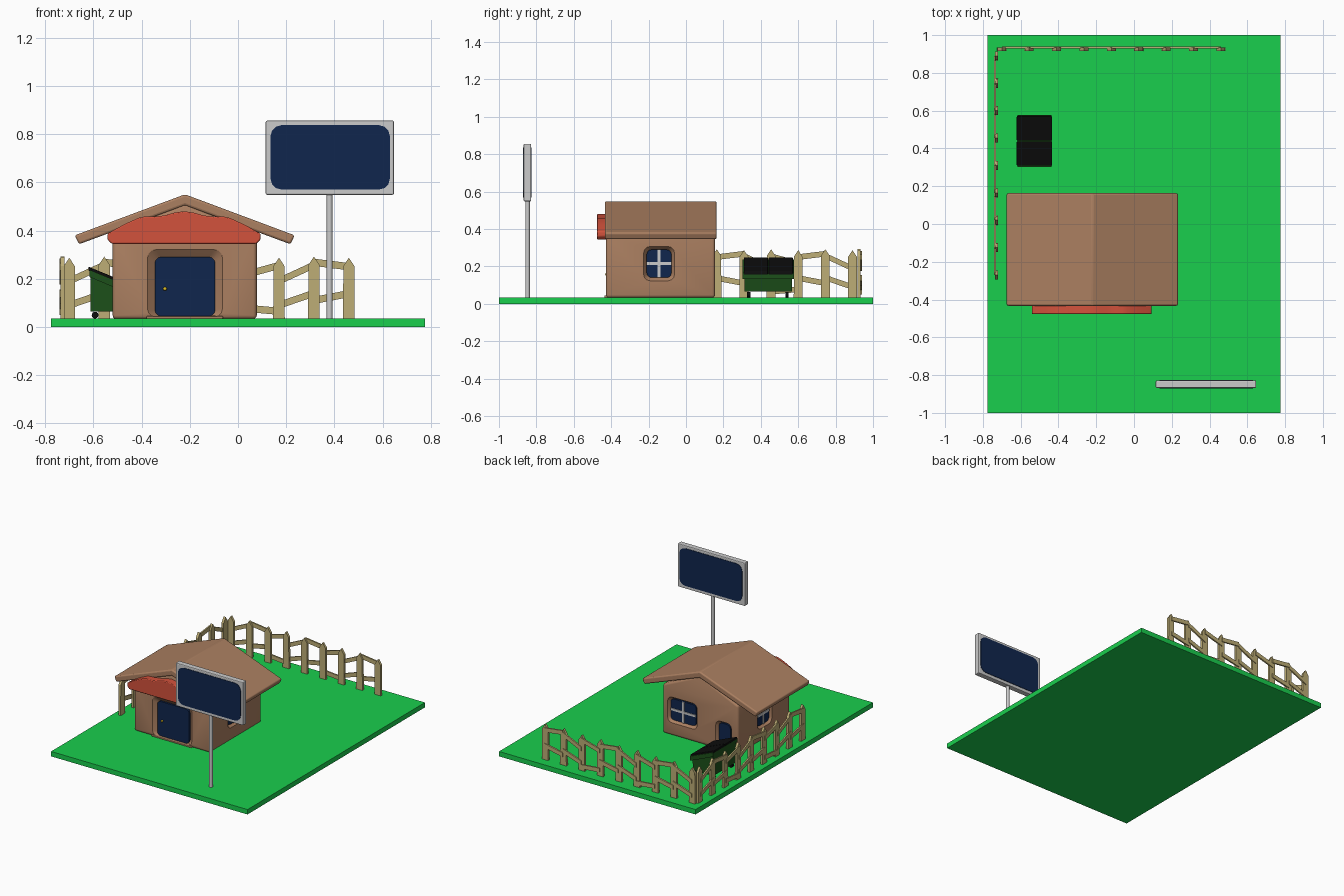
import bpy, bmesh, math

if "Cube" in bpy.data.objects:
    bpy.data.objects.remove(bpy.data.objects["Cube"])

def material(name, rgb):
    m = bpy.data.materials.new(name)
    m.diffuse_color = (*rgb, 1)
    m.use_nodes = True
    m.node_tree.nodes["Principled BSDF"].inputs["Base Color"].default_value = m.diffuse_color
    return m

GRASS = material("grass_green", (0.01, 0.62, 0.075))
BROWN = material("clay_brown", (0.41, 0.215, 0.12))
RED = material("awning_red", (0.65, 0.085, 0.045))
NAVY = material("panel_navy", (0.005, 0.019, 0.075))
WOOD = material("fence_wood", (0.51, 0.42, 0.18))
GREEN = material("bin_green", (0.012, 0.08, 0.01))
BLACK = material("lid_black", (0.004, 0.004, 0.004))
GOLD = material("knob_gold", (0.7, 0.5, 0.02))

def build(name, parts, mat=None, bevel=0, segs=2):
    """Each part: (axis, profile, start, end[, end_profile]), lofted along axis x or y."""
    bm = bmesh.new()
    for axis, pts, a, b, *rest in parts:
        put = (lambda p, d: (p[0], d, p[1])) if axis == 'y' else (lambda p, d: (d, p[0], p[1]))
        r1 = [bm.verts.new(put(p, a)) for p in pts]
        r2 = [bm.verts.new(put(p, b)) for p in (rest[0] if rest else pts)]
        n = len(r1)
        bm.faces.new(r1)
        bm.faces.new(r2[::-1])
        for i in range(n):
            bm.faces.new((r1[i], r2[i], r2[(i + 1) % n], r1[(i + 1) % n]))
    bmesh.ops.recalc_face_normals(bm, faces=bm.faces[:])
    me = bpy.data.meshes.new(name)
    bm.to_mesh(me)
    bm.free()
    ob = bpy.data.objects.new(name, me)
    bpy.context.collection.objects.link(ob)
    if mat:
        me.materials.append(mat)
    if bevel:
        mod = ob.modifiers.new("bevel", 'BEVEL')
        mod.width, mod.segments, mod.limit_method = bevel, segs, 'ANGLE'
    return ob

def rect(x0, x1, z0, z1):
    return [(x0, z0), (x1, z0), (x1, z1), (x0, z1)]

def rounded(x0, x1, z0, z1, r, n=3):
    pts = []
    for k, (cx, cz) in enumerate([(x1 - r, z1 - r), (x0 + r, z1 - r), (x0 + r, z0 + r), (x1 - r, z0 + r)]):
        for i in range(n + 1):
            t = math.pi / 2 * (k + i / n)
            pts.append((cx + r * math.cos(t), cz + r * math.sin(t)))
    return pts

def smooth(ob):
    bpy.ops.object.select_all(action='DESELECT')
    bpy.context.view_layer.objects.active = ob
    ob.select_set(True)
    bpy.ops.object.shade_smooth_by_angle()

# Ground slab
build("ground", [('y', rect(-0.775, 0.775, 0, 0.035), -1, 1)], GRASS)

# House walls with gable
WX0, WX1, WY0, WY1 = -0.52, 0.078, -0.428, 0.155
walls = build("house_walls", [('y', [(WX0, 0.033), (WX1, 0.033), (WX1, 0.38), (-0.22, 0.515), (WX0, 0.38)],
                              WY0, WY1)], BROWN, 0.015, 3)

# Openings: name, axis, wall plane, outward sign, opening x0 x1 z0 z1, has cross bars
openings = [
    ("front_door", 'y', WY0, -1, -0.345, -0.095, 0.045, 0.29, False),
    ("right_window", 'x', WX1, 1, -0.21, -0.078, 0.14, 0.29, True),
    ("left_window", 'x', WX0, -1, -0.21, -0.078, 0.14, 0.29, True),
    ("back_window", 'y', WY1, 1, -0.18, 0.02, 0.14, 0.29, True),
    ("back_door", 'y', WY1, 1, -0.45, -0.36, 0.045, 0.22, False),
]
for name, ax, w, s, x0, x1, z0, z1, bars in openings:
    m = 0.033 if name == "front_door" else 0.018
    inner = rounded(x0, x1, z0, z1, 0.025)
    outer = rounded(x0 - m, x1 + m, z0 - (m if bars else 0.004), z1 + m, 0.035)
    # splayed recess cut into the wall
    cutter = build("cutter", [(ax, outer, w + s * 0.01, w, ), (ax, inner, w - s * 0.026, w + s * 0.002, outer)][1:])
    cutter.hide_render = True
    mod = walls.modifiers.new("cut", 'BOOLEAN')
    mod.operation, mod.object, mod.solver = 'DIFFERENCE', cutter, 'EXACT'
    bpy.context.view_layer.update()
    bpy.context.view_layer.objects.active = walls
    for mm in [x.name for x in walls.modifiers]:
        bpy.ops.object.modifier_apply(modifier=mm)
    bpy.data.objects.remove(cutter)
    # panel and cross bars
    build(name, [(ax, inner, w - s * 0.03, w - s * 0.012)], NAVY)
    if bars:
        cx, cz, t = (x0 + x1) / 2, (z0 + z1) / 2, 0.008
        build(name + "_bars", [(ax, rect(cx - t, cx + t, z0, z1), w - s * 0.025, w - s * 0.006),
                               (ax, rect(x0, x1, cz - t, cz + t), w - s * 0.025, w - s * 0.007)])
smooth(walls)

# Door knob and threshold
bpy.ops.mesh.primitive_uv_sphere_add(segments=12, ring_count=8, radius=0.008, location=(-0.303, -0.424, 0.158))
knob = bpy.context.object
knob.name = "door_knob"
knob.data.materials.append(GOLD)
smooth(knob)
build("door_step", [('y', rect(-0.38, -0.062, 0.033, 0.045), -0.436, -0.405)], BROWN, 0.004)

# Roof
smooth(build("roof", [('y', [(-0.677, 0.38), (-0.22, 0.55), (0.235, 0.38), (0.218, 0.343), (-0.22, 0.505),
                             (-0.66, 0.343)], -0.433, 0.163)], BROWN, 0.009, 3))

# Wavy awning over the door, half profile mirrored about the ridge
half = [(0.30, 0.345), (0.317, 0.362), (0.317, 0.387), (0.25, 0.425), (0.19, 0.452), (0.16, 0.459),
        (0.12, 0.457), (0.08, 0.463), (0.04, 0.474)]
prof = [(-0.224 + x, z) for x, z in half] + [(-0.224, 0.48)] + [(-0.224 - x, z) for x, z in half[::-1]]
smooth(build("awning", [('y', prof, -0.477, -0.42)], RED, 0.005))

# Sign: frame, panels on both faces, post
build("sign_frame", [('y', rect(0.115, 0.647, 0.548, 0.856), -0.868, -0.828)], None, 0.006)
face = rounded(0.135, 0.63, 0.57, 0.837, 0.045)
build("sign_panels", [('y', face, -0.871, -0.86), ('y', face, -0.836, -0.825)], NAVY)
bpy.ops.mesh.primitive_cylinder_add(vertices=16, radius=0.012, depth=0.53, location=(0.38, -0.847, 0.295))
post = bpy.context.object
post.name = "sign_post"
smooth(post)

# Fence rows: nine pickets each, crooked rails between them on the outer side
tilts = [((0.19, 0.257), (0.09, 0.14)), ((0.268, 0.25), (0.11, 0.138)), ((0.215, 0.255), (0.078, 0.065))]
def fence(name, axis, start, step, near, far, rail_a, rail_b):
    parts = []
    for i in range(9):
        c = start + i * step
        top = 0.287 + 0.005 * (i % 2)
        parts.append((axis, [(c - 0.024, 0.033), (c + 0.024, 0.033), (c + 0.023, top - 0.035), (c, top),
                             (c - 0.023, top - 0.035)], near, far))
        if i < 8:
            d = c + step
            for z0, z1 in tilts[i % 3]:
                h = 0.015
                parts.append((axis, [(c, z0 - h), (d, z1 - h), (d, z1 + h), (c, z0 + h)], rail_a, rail_b))
    build(name, parts, WOOD)

fence("back_fence", 'y', -0.70, 0.145, 0.917, 0.934, 0.929, 0.94)
fence("left_fence", 'x', 0.89, -0.145, -0.737, -0.72, -0.741, -0.731)

# Waste bin: body, rim, twin sloping lids, wheels
build("bin_body", [('y', [(-0.612, 0.065), (-0.458, 0.065), (-0.442, 0.16), (-0.612, 0.23)], 0.313, 0.567)], GREEN)
build("bin_rim", [('y', [(-0.616, 0.207), (-0.438, 0.132), (-0.438, 0.164), (-0.616, 0.237)], 0.302, 0.578)], GREEN)
lid = [(-0.621, 0.233), (-0.434, 0.156), (-0.434, 0.173), (-0.621, 0.25)]
build("bin_lids", [('y', lid, 0.309, 0.438), ('y', lid, 0.442, 0.571)], BLACK, 0.004)
for x in (-0.593, -0.468):
    for y in (0.335, 0.54):
        bpy.ops.mesh.primitive_cylinder_add(vertices=16, radius=0.014, depth=0.018, location=(x, y, 0.049),
                                            rotation=(math.pi / 2, 0, 0))
        wheel = bpy.context.object
        wheel.name = "bin_wheel"
        wheel.data.materials.append(BLACK)
        smooth(wheel)
